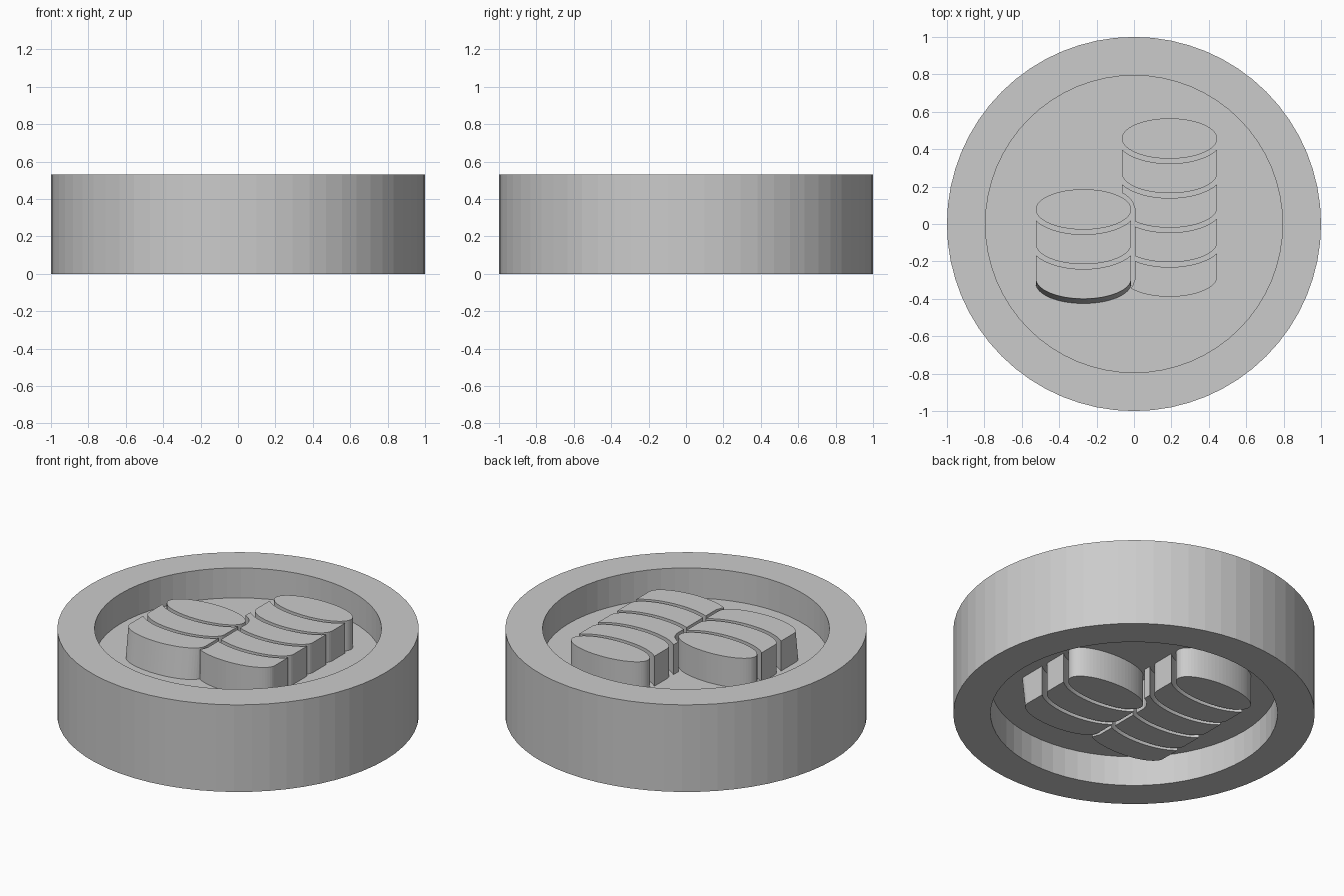
import bpy, bmesh, math

if "Cube" in bpy.data.objects:
    bpy.data.objects.remove(bpy.data.objects["Cube"])

H = 0.532             # overall height
DEPTH = 0.183         # recess depth on each face
R, R_IN = 1.0, 0.794  # outer and recess radius
RX, RY = 0.255, 0.108 # coin half sizes
GX, GY = 0.283, 0.134 # same ellipse grown by the gap between coins
LX, RXC = -0.27, 0.19 # centre x of left and right stacks
LEFT_Y = [0.078, -0.107, -0.292]
RIGHT_Y = [0.457, 0.2725, 0.088, -0.0965, -0.281]
SPLIT = 0.005         # right stack is cut back to here beside the left one
SIDES = 64

grey = bpy.data.materials.new("light_grey")
grey.diffuse_color = (0.6, 0.6, 0.6, 1)
grey.use_nodes = True
grey.node_tree.nodes["Principled BSDF"].inputs["Base Color"].default_value = grey.diffuse_color


def finish(bm, name):
    bmesh.ops.remove_doubles(bm, verts=bm.verts, dist=1e-5)
    bmesh.ops.recalc_face_normals(bm, faces=bm.faces)
    me = bpy.data.meshes.new(name)
    bm.to_mesh(me)
    bm.free()
    me.materials.append(grey)
    ob = bpy.data.objects.new(name, me)
    bpy.context.collection.objects.link(ob)
    return ob


def arc(x, cx, rx, ry):
    return ry * math.sqrt(max(0.0, 1 - ((x - cx) / rx) ** 2))


# Round body: rim with a recess on both faces
def build_body():
    bm = bmesh.new()
    profile = [(R_IN, DEPTH), (R_IN, 0), (R, 0), (R, H), (R_IN, H), (R_IN, H - DEPTH)]
    rings = [[bm.verts.new((r * math.cos(2 * math.pi * i / SIDES),
                            r * math.sin(2 * math.pi * i / SIDES), z))
              for i in range(SIDES)] for r, z in profile]
    for a, b in zip(rings, rings[1:]):
        for i in range(SIDES):
            j = (i + 1) % SIDES
            bm.faces.new((a[i], a[j], b[j], b[i]))
    bm.faces.new(rings[0])
    bm.faces.new(rings[-1])
    finish(bm, "rimmed_disc")


# One coin: upper and lower outline curves, extruded from recess floor to rim level
def build_coin(name, cx, ys, k, flip, x_min=None, upper=None, lower=None, splay=0.0):
    x_min = cx - RX if x_min is None else x_min
    xs = [cx - RX * math.cos(math.pi * i / 32) for i in range(33)]
    xs = [x for x in xs if x > x_min + 1e-4] + [x_min]
    if x_min < SPLIT and (upper or lower):
        xs += [SPLIT - 1e-4, SPLIT + 1e-4]
    xs.sort()

    def top(x):
        if k == 0:
            return ys[0] + arc(x, cx, RX, RY)
        y = ys[k - 1] - arc(x, cx, GX, GY)
        return min(y, upper(x)) if upper and x < SPLIT else y

    def bottom(x):
        y = ys[k] - arc(x, cx, RX, RY)
        return max(y, lower(x)) if lower and x < SPLIT else y

    low = [(x, min(bottom(x), top(x)), splay) for x in xs]
    high = [(x, top(x), 0.0) for x in reversed(xs)]
    # drop coincident neighbours
    pts = []
    for p in low + high:
        if not pts or math.dist(p[:2], pts[-1][:2]) > 2e-4:
            pts.append(p)
    if math.dist(pts[0][:2], pts[-1][:2]) < 2e-4:
        pts.pop()

    def place(x, y, z):   # back face is the front turned half round the y axis
        return (-x, y, H - z) if flip else (x, y, z)

    bm = bmesh.new()
    base = [bm.verts.new(place(x, y - s, H - DEPTH)) for x, y, s in pts]
    cap = [bm.verts.new(place(x, y, H)) for x, y, s in pts]
    n = len(pts)
    for i in range(n):
        j = (i + 1) % n
        bm.faces.new((base[i], base[j], cap[j], cap[i]))
    bm.faces.new(cap)
    bm.faces.new(base[::-1])
    finish(bm, name)


# Clearance curves around the left stack
def over_left(x):
    return LEFT_Y[0] + arc(x, LX, 0.275, 0.133)


def under_left(x):
    return LEFT_Y[-1] - arc(x, LX, 0.275, 0.133)


build_body()
for flip, side in ((False, "top"), (True, "bottom")):
    for k in range(3):
        build_coin(f"{side}_left_coin_{k + 1}", LX, LEFT_Y, k, flip,
                   splay=0.025 if k == 2 else 0.0)
    for k in range(5):
        opts = {}
        if k == 2:
            opts = dict(lower=over_left)
        elif k == 3:
            opts = dict(x_min=SPLIT)
        elif k == 4:
            opts = dict(x_min=-0.014, upper=under_left)
        build_coin(f"{side}_right_coin_{k + 1}", RXC, RIGHT_Y, k, flip, **opts)
